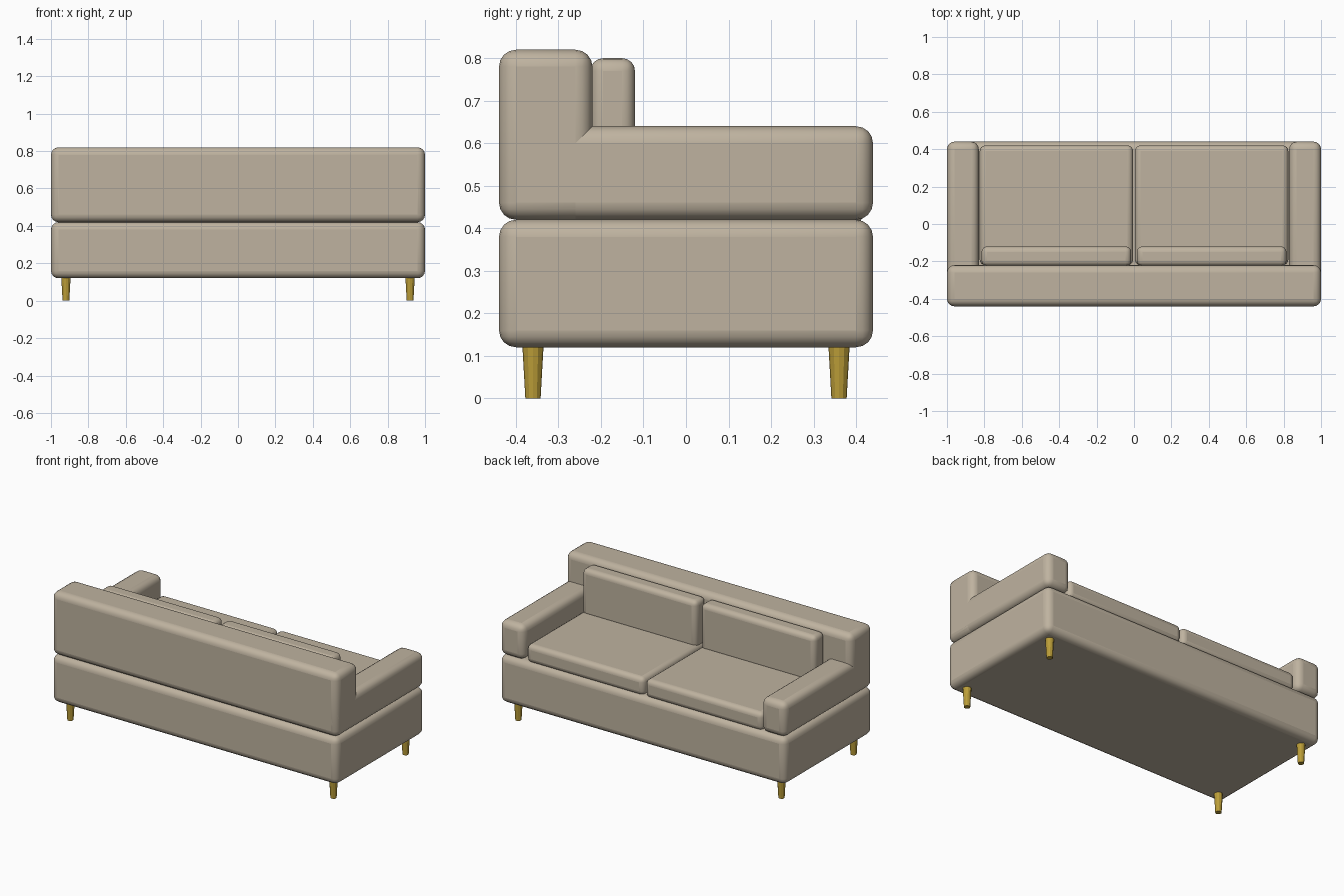
import bpy
import math

if "Cube" in bpy.data.objects:
    bpy.data.objects.remove(bpy.data.objects["Cube"])


def material(name, rgb):
    m = bpy.data.materials.new(name)
    m.diffuse_color = (*rgb, 1)
    m.use_nodes = True
    m.node_tree.nodes["Principled BSDF"].inputs["Base Color"].default_value = m.diffuse_color
    return m


FABRIC = material("fabric", (0.52, 0.45, 0.35))
BRASS = material("brass", (0.50, 0.34, 0.04))


def soft_box(name, x, y, z, radius):
    """Rounded box from (min, max) ranges on each axis."""
    bpy.ops.mesh.primitive_cube_add(size=1, location=[sum(r) / 2 for r in (x, y, z)])
    ob = bpy.context.object
    ob.name = name
    ob.scale = [r[1] - r[0] for r in (x, y, z)]
    bpy.ops.object.transform_apply(location=False, rotation=False, scale=True)
    bev = ob.modifiers.new("round", 'BEVEL')
    bev.width = radius
    bev.segments = 4
    ob.data.materials.append(FABRIC)
    bpy.ops.object.shade_smooth_by_angle(angle=math.radians(40))
    return ob


# Base and backrest
soft_box("base", (-1, 1), (-0.44, 0.44), (0.12, 0.42), 0.04)
soft_box("backrest", (-1, 1), (-0.44, -0.22), (0.42, 0.82), 0.04)

for s, side in ((-1, "left"), (1, "right")):
    def span(a, b):
        return sorted((s * a, s * b))

    # Armrest, seat cushion and back cushion on each side
    soft_box(side + "_armrest", span(0.83, 1), (-0.44, 0.44), (0.42, 0.64), 0.04)
    soft_box(side + "_seat_cushion", span(0.005, 0.825), (-0.22, 0.42), (0.41, 0.525), 0.03)
    soft_box(side + "_back_cushion", span(0.015, 0.815), (-0.225, -0.12), (0.50, 0.80), 0.03)

    # Tapered legs
    for t, end in ((-1, "front"), (1, "back")):
        bpy.ops.mesh.primitive_cone_add(vertices=12, radius1=0.018, radius2=0.025,
                                        depth=0.125, location=(s * 0.92, t * 0.36, 0.0625))
        leg = bpy.context.object
        leg.name = f"{side}_{end}_leg"
        leg.data.materials.append(BRASS)
